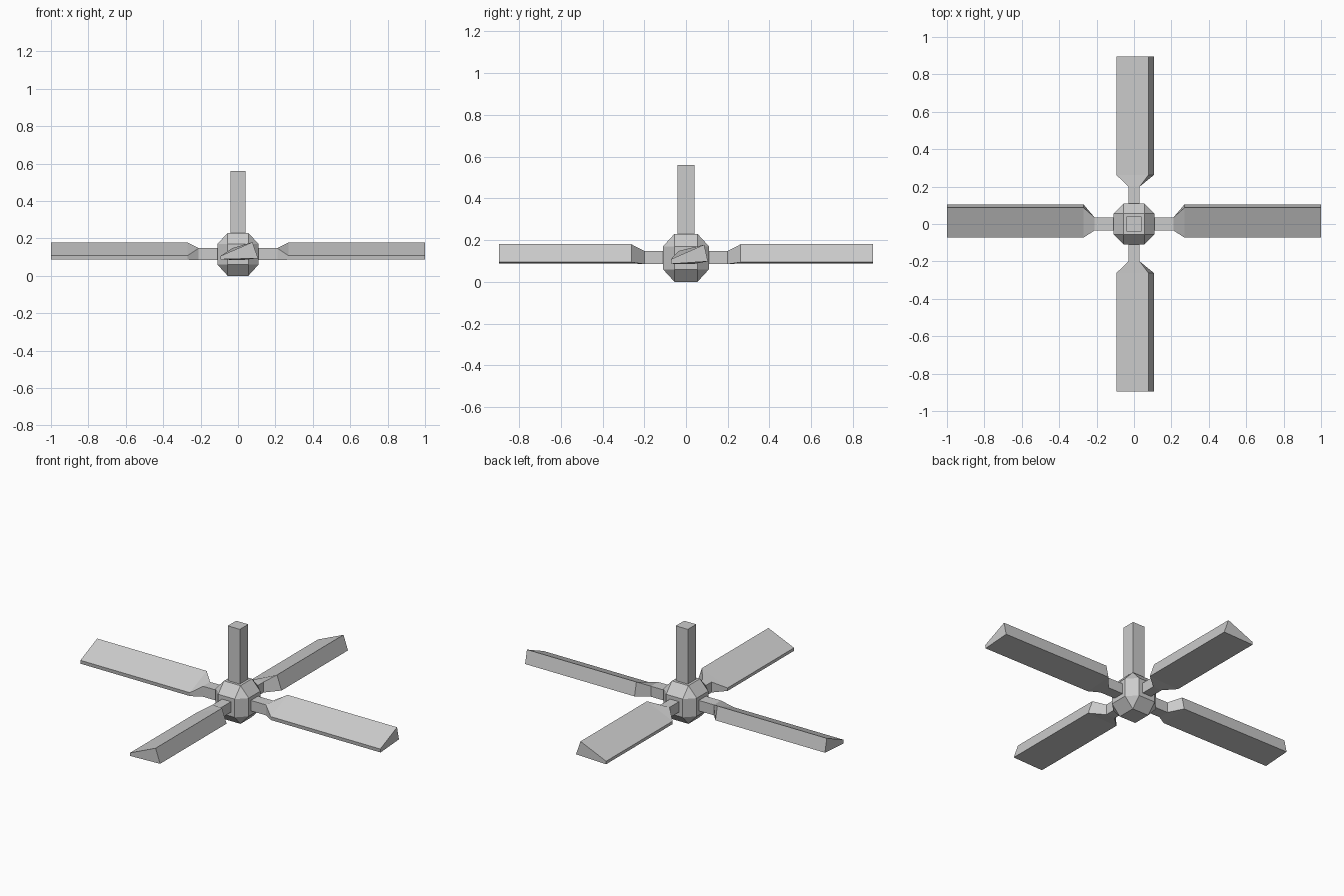
import bpy, bmesh

if "Cube" in bpy.data.objects:
    bpy.data.objects.remove(bpy.data.objects["Cube"])

HUB_R, HUB_Z = 0.11, 0.115


def finish(bm, name):
    bmesh.ops.recalc_face_normals(bm, faces=bm.faces)
    me = bpy.data.meshes.new(name)
    bm.to_mesh(me)
    bm.free()
    ob = bpy.data.objects.new(name, me)
    bpy.context.collection.objects.link(ob)
    return ob


def box(bm, size, centre):
    vs = bmesh.ops.create_cube(bm, size=1)["verts"]
    bmesh.ops.scale(bm, vec=size, verts=vs)
    bmesh.ops.translate(bm, vec=centre, verts=vs)


def blade(name, axis, stations):
    """Loft (distance, quad profile) stations along an axis, mirrored to the far side."""
    bm = bmesh.new()
    rings = []
    for d, prof in stations:
        rings.append([bm.verts.new((d, u, z) if axis == 0 else (u, d, z)) for u, z in prof])
    for a, b in zip(rings, rings[1:]):
        for i in range(4):
            j = (i + 1) % 4
            bm.faces.new((a[i], a[j], b[j], b[i]))
    bm.faces.new(rings[0])
    bm.faces.new(rings[-1])
    ob = finish(bm, name)
    mod = ob.modifiers.new("mirror", 'MIRROR')
    mod.use_axis = (axis == 0, axis == 1, False)
    return ob


def neck(w):
    return [(-w, 0.085), (-w, 0.148), (w, 0.148), (w, 0.085)]


# faceted hub: cube with chamfered edges and triangular corners
bm = bmesh.new()
for axis in range(3):
    for k in range(8):
        s = [1 if k >> i & 1 else -1 for i in range(3)]
        h = [0.055 * v for v in s]
        h[axis] = s[axis] * (HUB_Z if axis == 2 else HUB_R)
        bm.verts.new((h[0], h[1], h[2] + HUB_Z))
bmesh.ops.convex_hull(bm, input=bm.verts)
bmesh.ops.dissolve_limit(bm, angle_limit=0.02, verts=bm.verts, edges=bm.edges)
finish(bm, "hub")

# ceiling stem
bm = bmesh.new()
box(bm, (0.08, 0.08, 0.41), (0, 0, 0.355))
finish(bm, "stem")

# tilted blades with their necks
px = [(-0.07, 0.086), (-0.073, 0.108), (0.087, 0.178), (0.105, 0.098)]
blade("side_blades", 0, [(0.08, neck(0.034)), (0.21, neck(0.034)), (0.27, px), (1.0, px)])
py = [(-0.094, 0.088), (-0.094, 0.106), (0.077, 0.18), (0.107, 0.094)]
blade("front_back_blades", 1, [(0.08, neck(0.03)), (0.20, neck(0.03)), (0.262, py), (0.895, py)])
